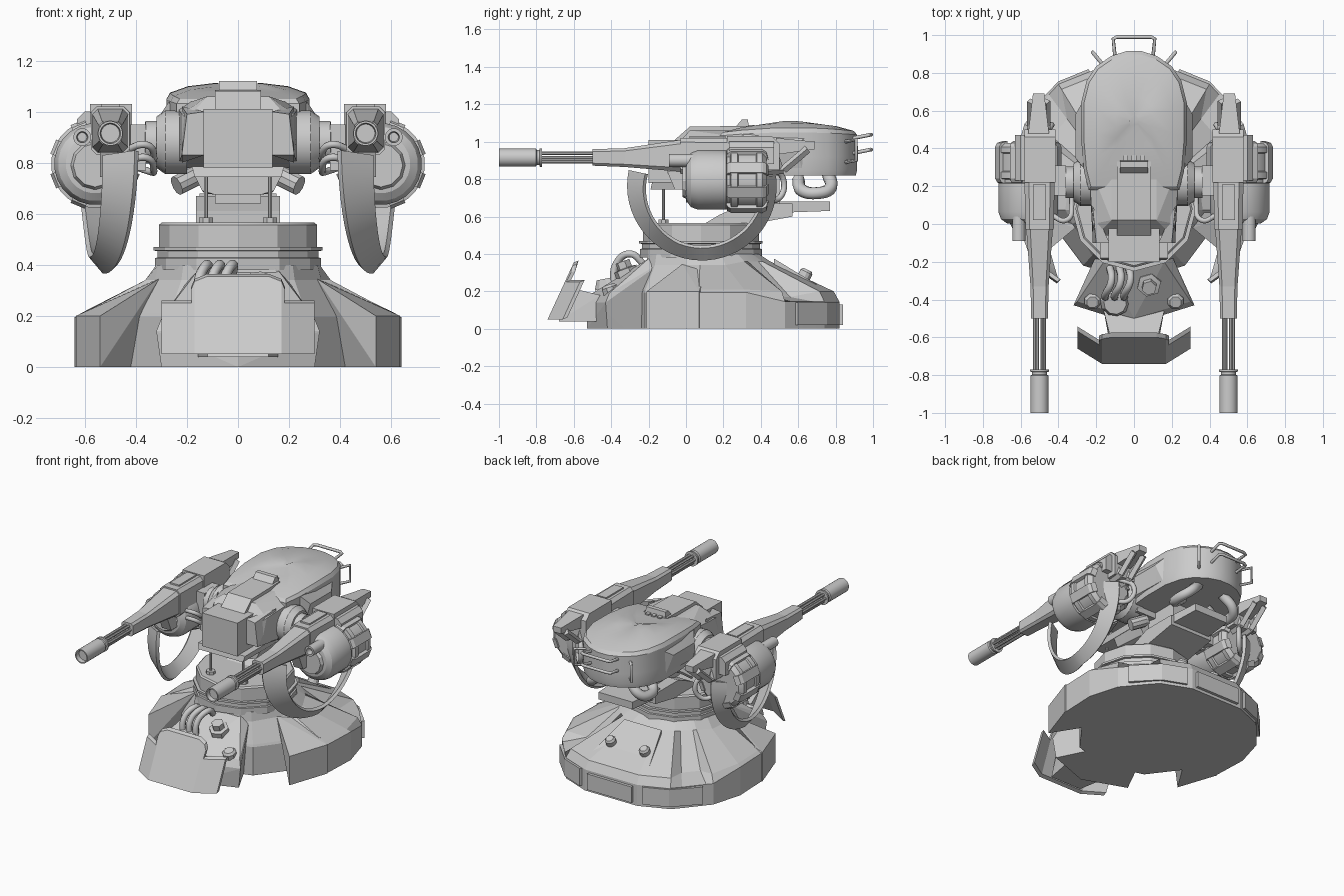
import bpy, bmesh
from math import sin, cos, pi, radians
from mathutils import Vector

if "Cube" in bpy.data.objects:
    bpy.data.objects.remove(bpy.data.objects["Cube"])

grey = bpy.data.materials.new("plain_grey")
grey.use_nodes = True
COLOR = (0.6, 0.6, 0.6, 1)
grey.diffuse_color = COLOR
grey.node_tree.nodes["Principled BSDF"].inputs["Base Color"].default_value = COLOR


def finish(name, mesh, mirror, angle=18):
    mesh.materials.clear()
    mesh.materials.append(grey)
    mesh.shade_smooth()
    mesh.set_sharp_from_angle(angle=radians(angle))
    ob = bpy.data.objects.new(name, mesh)
    bpy.context.collection.objects.link(ob)
    if mirror:
        ob.modifiers.new("mirror", 'MIRROR')


def from_bmesh(name, bm, mirror, angle=18):
    bmesh.ops.recalc_face_normals(bm, faces=bm.faces)
    mesh = bpy.data.meshes.new(name)
    bm.to_mesh(mesh)
    bm.free()
    finish(name, mesh, mirror, angle)


def hull(name, pts, mirror=False, sym=False):
    """Convex solid around points; sym adds the points reflected in x."""
    bm = bmesh.new()
    pts = list(pts) + ([(-x, y, z) for x, y, z in pts] if sym else [])
    verts = [bm.verts.new(p) for p in pts]
    out = bmesh.ops.convex_hull(bm, input=verts)
    junk = {v for v in out["geom_interior"] + out["geom_unused"] if isinstance(v, bmesh.types.BMVert)}
    bmesh.ops.delete(bm, geom=list(junk), context='VERTS')
    bmesh.ops.dissolve_limit(bm, angle_limit=0.01, verts=bm.verts, edges=bm.edges)
    from_bmesh(name, bm, mirror, 5)


def box(name, xs, ys, zs, mirror=False):
    hull(name, [(x, y, z) for x in xs for y in ys for z in zs], mirror)


def loft(name, rings, mirror=False, angle=24):
    bm = bmesh.new()
    rows = [[bm.verts.new(p) for p in ring] for ring in rings]
    n = len(rows[0])
    for a, b in zip(rows, rows[1:]):
        for i in range(n):
            bm.faces.new((a[i], a[(i + 1) % n], b[(i + 1) % n], b[i]))
    bm.faces.new(rows[0])
    bm.faces.new(rows[-1])
    from_bmesh(name, bm, mirror, angle)


def lathe(name, start, end, profile, n=24, mirror=False):
    """Turned solid; profile holds (fraction along the axis, radius)."""
    a, b = Vector(start), Vector(end)
    d = (b - a).normalized()
    u = d.orthogonal().normalized()
    v = d.cross(u)
    loft(name, [[a.lerp(b, t) + r * (cos(k) * u + sin(k) * v)
                 for k in (2 * pi * (i + .5) / n for i in range(n))] for t, r in profile], mirror)


def rod(name, start, end, r, n=16, mirror=False):
    lathe(name, start, end, [(0, r), (1, r)], n, mirror)


def tube(name, pts, r, mirror=False, smooth=True):
    cu = bpy.data.curves.new(name, 'CURVE')
    cu.dimensions, cu.bevel_depth, cu.bevel_resolution, cu.use_fill_caps = '3D', r, 2, True
    sp = cu.splines.new('BEZIER' if smooth else 'POLY')
    if smooth:
        sp.bezier_points.add(len(pts) - 1)
        for p, co in zip(sp.bezier_points, pts):
            p.co, p.handle_left_type, p.handle_right_type = co, 'AUTO', 'AUTO'
    else:
        sp.points.add(len(pts) - 1)
        for p, co in zip(sp.points, pts):
            p.co = (*co, 1)
    tmp = bpy.data.objects.new("temp", cu)
    mesh = bpy.data.meshes.new_from_object(tmp)
    bpy.data.objects.remove(tmp)
    finish(name, mesh, mirror, 50)


# Base skirt: faceted outline lofted up to the collar, with recesses at the rear corners
dents = [(.55, .565), (.45, .685)]
half = [(.17, -.25), (.27, -.22), (.42, -.02), (.63, .07), (.64, .32), (.58, .53)] + dents + [(.4, .74), (.2, .82)]
outline = half + [(-x, y) for x, y in reversed(half)]
centre = Vector((0, .08))


def skirt(t, z, drop, dent=0):
    ring = []
    for x, y in outline:
        p = Vector((x, y))
        q = centre + (p - centre).normalized() * .32
        sunk = (abs(x), y) in dents
        ring.append((*p.lerp(q, t + dent * sunk), z - (drop if y > .5 else 0) - dent * .1 * sunk))
    return ring


loft("base_skirt", [skirt(*s) for s in [(0, 0, 0), (0, .195, .05), (.07, .21, .01, .3), (.86, .34, -.02), (1, .4, 0)]], angle=5)
hull("front_buttress", [(x, y, z) for z in (0, .2) for x, y in [(.42, -.02), (.54, -.21), (.635, .07), (.45, .2)]]
     + [(.31, -.02, .345), (.32, .12, .345)], mirror=True)
box("rear_rim", (-.17, .17), (.7, .84), (.02, .13))
hull("rear_rim_block", [(x, y, z) for z in (.02, .14) for x, y in
                        [(.24, .82), (.4, .755), (.55, .6), (.5, .56), (.2, .74)]], mirror=True)
hull("rear_slope_panel", [(.23, .76, .2), (.14, .47, .375), (.23, .78, .12), (.14, .47, .3)], sym=True)
lathe("rear_bolt", (.13, .63, .275), (.13, .65, .315), [(0, .035), (.7, .035), (1, .025)], 12, True)

# Front tongue, its bolts, hoses and blast plate
hull("front_tongue", [(.3, -.42, 0), (0, -.53, 0), (.32, -.43, .14), (0, -.53, .14), (.3, -.41, .19),
                      (0, -.5, .19), (.16, -.2, .375), (.17, -.1, .375), (.2, -.22, 0)], sym=True)
lathe("tongue_bolt", (.22, -.4, .19), (.22, -.415, .235), [(0, .045), (.7, .045), (1, .032)], 8, True)
lathe("star_knob", (.08, -.31, .28), (.08, -.34, .36), [(0, .065), (.5, .065), (.55, .04), (1, .04)], 6)
for i in range(3):
    x = -.15 + i * .05
    tube("front_hose", [(x, -.39, .22), (x, -.37, .35), (x + .03, -.3, .4), (x + .02, -.22, .34)], .02)
lathe("hose_socket", (-.1, -.41, .22), (-.1, -.42, .27), [(0, .08), (1, .06)], 10)


def plate(name, pts, mirror=False, sym=False):
    back = lambda x: max(0, abs(x) - .17) * .62
    hull(name, [(x, -.74 + back(x) + (z - .05) * .46 + d, z + d * .4) for x, z in pts for d in (0, .025)], mirror, sym)


plate("blast_plate_middle", [(.17, .05), (.185, .3), (.17, .335), (.12, .355)], sym=True)
plate("blast_plate_wing", [(.17, .05), (.3, .05), (.3, .25), (.18, .25)], mirror=True)
hull("plate_bracket", [(.12, -.68, .04), (.12, -.62, .22), (.16, -.46, .04), (.16, -.46, .18)], sym=True)

# Collar and pedestal
lathe("collar", (0, .08, .38), (0, .08, .565),
      [(0, .325), (.2, .325), (.22, .315), (.4, .315), (.42, .31), (.95, .31), (1, .3)], 12)
lathe("collar_band", (0, .08, .415), (0, .08, .47),
      [(0, .325), (.2, .325), (.25, .315), (.7, .315), (.75, .33), (1, .33)], 12)
hull("pedestal", [(.165, .08, .55), (.165, .18, .61), (.165, .32, .67), (.165, .57, .67), (.165, .57, .6), (.165, .3, .55)], sym=True)
hull("rear_counterweight", [(.15, .5, .68), (.15, .5, .62), (.13, .77, .63), (.13, .77, .68)], sym=True)
box("neck_column", (-.09, .09), (.2, .5), (.64, .84))
rod("neck_strut", (.125, -.12, .56), (.125, -.12, .76), .008, 8, True)
rod("strut_foot", (.125, -.12, .56), (.125, -.12, .585), .03, 8, True)
tube("underbody_pipe", [(.1, .6, .8), (.18, .62, .74), (.21, .7, .725), (.18, .77, .75), (.1, .76, .83)], .034, True)
lathe("underbody_pod", (.14, .3, .76), (.24, .25, .71), [(0, .03), (.2, .04), (1, .04)], 10, True)

# Turret head with a rounded rear and shallow dome
side = [(.24, .18), (.265, .28), (.28, .45), (.28, .64), (.25, .76), (.2, .835), (.12, .89), (.04, .915)]
rim = side + [(-x, y) for x, y in reversed(side)]


def head(s, z, rise):
    return [(x * s, .55 + (y - .55) * s, z + rise * (1 - ((y - .58) / .36) ** 2)) for x, y in rim]


loft("turret_head", [head(.98, .82, 0), head(1, .85, 0), head(1, .92, 0), head(1, 1.035, .015),
                     head(.95, 1.055, .02), head(.7, 1.08, .02), head(.35, 1.092, .02), head(.08, 1.096, .015)])
hull("head_cheek", [(.2, .25, .82), (.27, .3, 1.04), (.31, .35, .98), (.31, .58, .98), (.27, .65, 1.03),
                    (.28, .62, .86), (.29, .32, .86), (.2, .6, .84)], mirror=True)
for z in (.94, 1.02):
    tube("rear_handle", [(x, y, z + (y - .9) * .2) for x, y in
                         [(-.1, .88), (-.11, .98), (-.09, .99), (.09, .99), (.11, .98), (.1, .88)]], .01, smooth=False)
tube("side_handle", [(.17, .85, 1), (.22, .91, 1.01), (.22, .91, .9), (.17, .85, .89)], .01, True, False)

# Front hood, sight box and chin
hull("hood_strip", [(.09, .33, 1.085), (.09, .02, 1.08), (.09, -.06, 1.01), (.09, -.06, .9), (.09, .33, .9)], sym=True)
hull("hood", [(.12, .33, 1.06), (.12, .02, 1.06), (.14, -.02, 1.01), (.22, .0, .99), (.24, .32, 1.02),
              (.24, .32, .78), (.22, -.06, .83), (.2, -.06, .97)], sym=True)
hull("cheek_plate", [(.13, -.1, .83), (.22, -.1, .83), (.2, -.1, .99), (.13, -.1, 1), (.22, .1, .8), (.22, .1, 1.02)], mirror=True)
box("sight_box", (-.135, .135), (-.2, .05), (.78, 1.01))
hull("chin", [(.18, -.18, .785), (.18, .25, .785), (.17, -.19, .745), (.17, .25, .745)], sym=True)
hull("lower_pan", [(.17, .0, .75), (.17, .25, .75), (.14, .0, .69), (.09, .0, .675), (.13, .25, .68)], sym=True)
hull("top_flap", [(.075, .24, 1.05), (.075, .3, 1.12), (.075, .33, 1.12), (.075, .35, 1.0)], sym=True)
for x in (-.045, 0, .045):
    box("flap_rib", (x - .013, x + .013), (.33, .365), (1.04, 1.09))

# Shoulder joints
lathe("shoulder_drum", (.2, .22, .88), (.32, .22, .88), [(0, .125), (.7, .125), (1, .1)], 20, True)
lathe("shoulder_axle", (.3, .22, .88), (.44, .22, .88), [(0, .085), (.45, .085), (.46, .065), (1, .065)], 16, True)
box("shoulder_bracket", (.36, .44), (.15, .31), (.77, .95), True)
for z in (.8, .85):
    tube("shoulder_hose", [(.44, .05, z), (.36, .02, z + .02), (.33, .1, z - .03), (.36, .22, z - .03), (.44, .25, z)], .014, True)

# Guns: muzzle, barrel cluster, shroud and receiver
lathe("muzzle", (.5, -1, .915), (.5, -.77, .915), [(.12, .036), (0, .04), (0, .048), (.86, .048), (.88, .04), (.94, .04), (.95, .05), (1, .05)], 24, True)
for k in range(6):
    x, z = .5 + .026 * cos(k * pi / 3), .915 + .026 * sin(k * pi / 3)
    rod("barrel", (x, -.8, z), (x, -.45, z), .01, 8, True)


def section(y, w, z0, z1):
    c = w * .3
    return [(.5 + s * a, y, z) for s in (-1, 1) for a, z in
            [(w, z0 + c), (w, z1 - c), (w - c, z0), (w - c, z1)]]


hull("shroud_nose", section(-.5, .044, .872, .96) + section(-.33, .048, .865, .965), True)
hull("shroud", section(-.33, .048, .865, .965) + section(-.03, .07, .84, 1.01), True)
hull("gun_body", section(-.03, .075, .83, 1.02) + section(.25, .08, .83, 1.02), True)
box("top_rail", (.465, .535), (.02, .21), (1, 1.03), True)
hull("receiver", [(x, y, z) for x in (.415, .58) for y, z in [(.22, .84), (.22, 1.03), (.46, 1.03), (.5, .99), (.5, .85)]], True)
hull("receiver_tail", [(.45, .48, .93), (.56, .48, .93), (.45, .48, 1.02), (.56, .48, 1.02),
                       (.475, .69, .96), (.535, .69, .96), (.475, .69, 1), (.535, .69, 1)], True)
for a, b in [((.65, .96), (.52, .85)), ((.52, .85), (.4, .84)), ((.46, .97), (.5, .85))]:
    for x in (.465, .545):
        rod("tail_truss", (x, *a), (x, *b), .022, 4, True)
lathe("side_port", (.61, -.09, .9), (.61, .04, .9), [(.3, .018), (0, .022), (0, .035), (1, .035)], 16, True)
hull("feed_chute", [(.47, -.1, .84), (.54, -.1, .84), (.47, -.06, .745), (.54, -.06, .745),
                    (.47, .05, .745), (.54, .05, .745), (.47, .05, .87), (.54, .05, .87)], True)

# Ammunition drum with clamps
lathe("ammo_drum", (.56, 0, .795), (.56, .43, .795),
      [(0, .09), (.01, .115), (.06, .145), (.15, .16), (.5, .16), (.51, .15), (.55, .15), (.56, .172),
       (.64, .172), (.65, .16), (.87, .16), (.88, .172), (.95, .172), (1, .145)], 24, True)
lathe("drum_cap", (.56, -.02, .79), (.56, .01, .79), [(0, .085), (1, .1)], 12, True)
for k in range(8):
    t = 2 * pi * (k + .5) / 8
    r, w = Vector((cos(t), 0, sin(t))), Vector((-sin(t), 0, cos(t))) * .03
    mid = Vector((.56, 0, .795))
    hull("drum_clamp", [mid + r * d + w * s + Vector((0, y, 0)) for s in (-1, 1)
                        for d, y in [(.13, .21), (.165, .22), (.177, .24), (.177, .41), (.165, .43), (.13, .44)]], True)
hull("drum_mount", [(x, y, z) for y in (.23, .47) for x, z in [(.55, .88), (.63, .88), (.63, .97), (.6, 1.0), (.55, 1.0)]], True)
tube("drum_hose", [(.5, .45, .86), (.44, .52, .8), (.46, .5, .7), (.54, .42, .7)], .016, True)

# Hanging ammunition belt, swept round an arc with a tilted section
rings = []
for i in range(33):
    t = i / 32
    a = radians(168 + t * 200)
    ease = min(1, t * 1.9) ** 1.8
    xo, xi = .405 + .125 * ease, .53 + .035 * ease + .07 * t * t
    inner = .31 + .025 * min(1, t * 2.5)
    rings.append([(x, .085 + r * cos(a), .765 + r * sin(a)) for x, r in
                  [(xo, .4), (xi, inner), (xi - .015, inner - .015), (xo - .015, .385)]])
loft("ammo_belt", rings, True)
